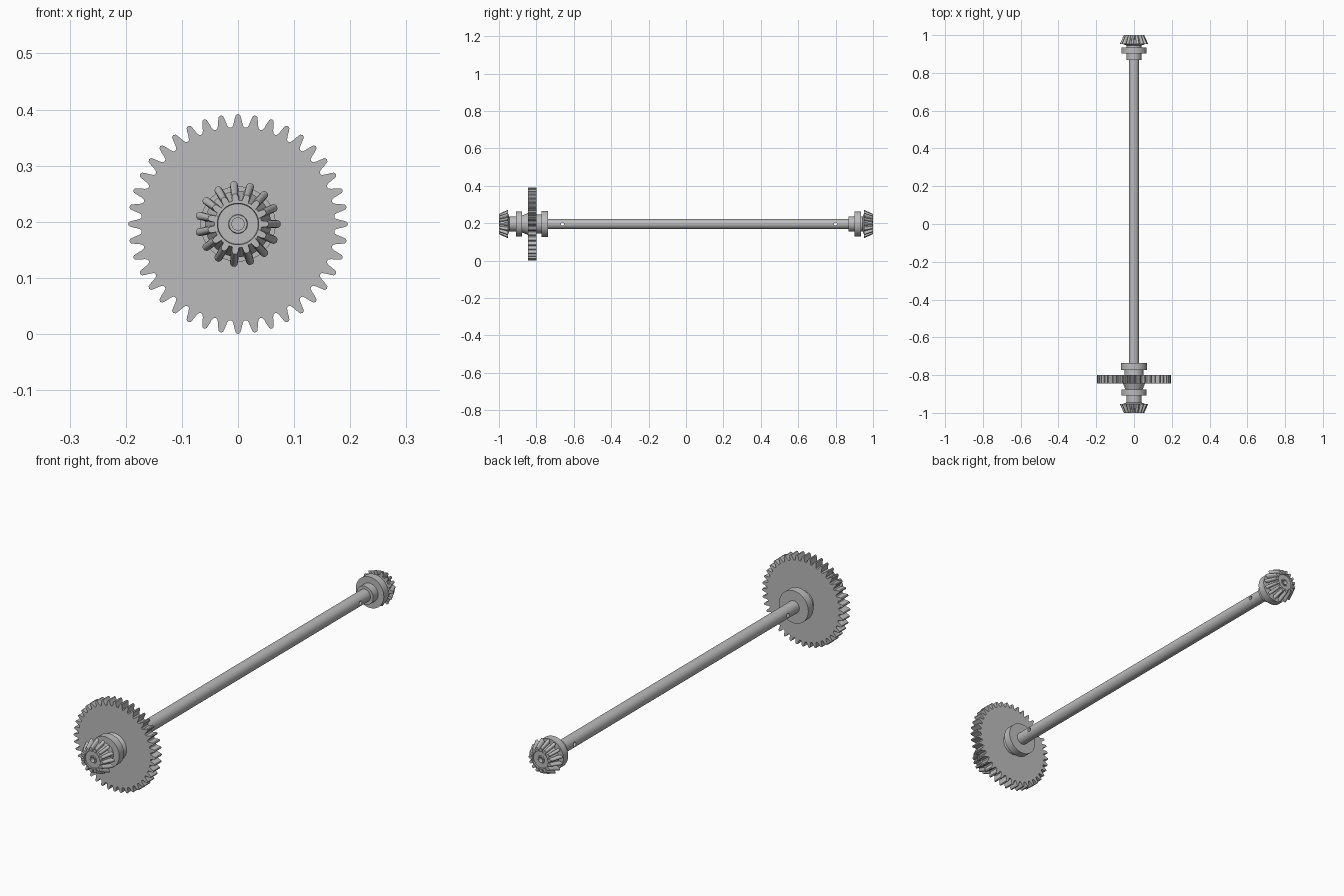
import bpy, bmesh, math

cube = bpy.data.objects.get("Cube")
if cube:
    bpy.data.objects.remove(cube, do_unlink=True)

AXIS_Z = 0.196
steel = bpy.data.materials.new("grey steel")
steel.diffuse_color = (0.5, 0.5, 0.5, 1)
steel.use_nodes = True
steel.node_tree.nodes["Principled BSDF"].inputs["Base Color"].default_value = (0.5, 0.5, 0.5, 1)


def finish(bm, name, angle=35):
    bmesh.ops.recalc_face_normals(bm, faces=bm.faces)
    mesh = bpy.data.meshes.new(name)
    bm.to_mesh(mesh)
    bm.free()
    mesh.materials.append(steel)
    obj = bpy.data.objects.new(name, mesh)
    bpy.context.collection.objects.link(obj)
    obj.location.z = AXIS_Z
    bpy.ops.object.select_all(action='DESELECT')
    obj.select_set(True)
    bpy.context.view_layer.objects.active = obj
    bpy.ops.object.shade_smooth_by_angle(angle=math.radians(angle))
    return obj


def loft(bm, rings):
    """Join rings of points with quads and cap both ends."""
    loops = [[bm.verts.new(p) for p in ring] for ring in rings]
    for a, b in zip(loops, loops[1:]):
        for i in range(len(a)):
            j = (i + 1) % len(a)
            bm.faces.new((a[i], a[j], b[j], b[i]))
    bm.faces.new(loops[0])
    bm.faces.new(loops[-1])


def polar(r, angle, y):
    return (r * math.cos(angle), y, r * math.sin(angle))


def turned(name, profile, sides=48):
    """Turn (radius, y) steps about the shaft axis."""
    bm = bmesh.new()
    loft(bm, [[polar(r, math.tau * i / sides, y) for i in range(sides)] for r, y in profile])
    return finish(bm, name)


# Shaft with two cross-drilled pin holes
shaft = turned("shaft", [(0.027, -0.93), (0.027, 0.93)])
for y in (-0.66, 0.8):
    bpy.ops.mesh.primitive_cylinder_add(vertices=20, radius=0.009, depth=0.2,
                                        location=(0, y, AXIS_Z), rotation=(0, math.pi / 2, 0))
    cutter = bpy.context.object
    cutter.data.materials.append(steel)
    cutter.hide_render = True
    mod = shaft.modifiers.new("pin hole", 'BOOLEAN')
    mod.object = cutter
    mod.solver = 'EXACT'
    bpy.context.view_layer.objects.active = shaft
    bpy.ops.object.modifier_apply(modifier=mod.name)
    bpy.data.objects.remove(cutter, do_unlink=True)

# Spur gear: one tooth outline repeated round the rim
TEETH = 40
tooth = [(-0.5, 0.172), (-0.38, 0.173), (-0.29, 0.178), (-0.2, 0.188), (-0.13, 0.194),
         (0, 0.196), (0.13, 0.194), (0.2, 0.188), (0.29, 0.178), (0.38, 0.173)]
bm = bmesh.new()
loft(bm, [[polar(r, math.tau * (n + t) / TEETH, y) for n in range(TEETH) for t, r in tooth]
          for y in (-0.845, -0.8)])
finish(bm, "spur_gear")
turned("spur_gear_hub", [(0.042, -0.885), (0.06, -0.84), (0.05, -0.805), (0.05, -0.772),
                         (0.07, -0.772), (0.07, -0.737)])

# Bevel pinions, mirrored at the two ends
for end, side in (("front", 1), ("back", -1)):
    body = [(0.011, -0.975), (0.011, -0.996), (0.016, -0.996), (0.017, -0.992), (0.036, -0.992),
            (0.037, -0.998), (0.042, -0.998), (0.059, -0.953), (0.04, -0.945), (0.04, -0.909),
            (0.067, -0.909), (0.067, -0.876), (0.04, -0.876)]
    # The back hub carries a short sleeve inboard of its collar
    if side == -1:
        body = [(r, y - 0.026 if -0.91 < y else y) for r, y in body] + [(0.04, -0.868)]
    turned(end + "_pinion_body", [(r, y * side) for r, y in body])

    bm = bmesh.new()
    for n in range(15):
        a = math.tau * n / 15
        c, s = math.cos(a), math.sin(a)
        rings = []
        for y, root, tip, w in ((-1, 0.038, 0.055, 0.006), (-0.952, 0.054, 0.077, 0.0075)):
            section = [(-w, root), (-w * 0.9, tip - 0.005), (-w * 0.45, tip - 0.001),
                       (w * 0.45, tip - 0.001), (w * 0.9, tip - 0.005), (w, root)]
            rings.append([(r * c - x * s, y * side, r * s + x * c) for x, r in section])
        loft(bm, rings)
    finish(bm, end + "_pinion_teeth", 50)
